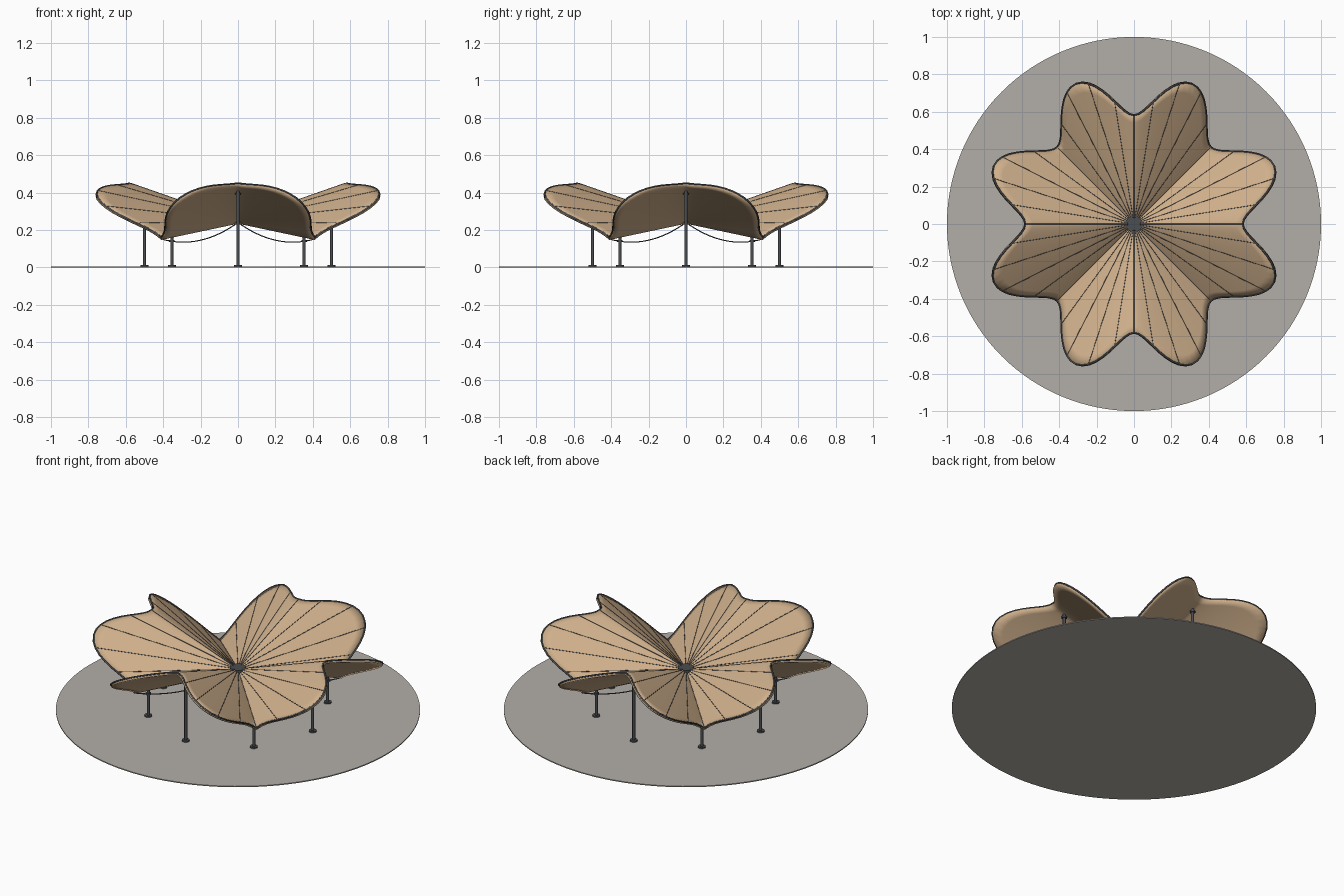
import bpy, bmesh
from math import sin, cos, pi, radians

if "Cube" in bpy.data.objects:
    bpy.data.objects.remove(bpy.data.objects["Cube"])

HUB_Z = 0.25


def material(name, rgb):
    m = bpy.data.materials.new(name)
    m.diffuse_color = (*rgb, 1)
    m.use_nodes = True
    m.node_tree.nodes["Principled BSDF"].inputs["Base Color"].default_value = m.diffuse_color
    return m


WOOD = material("warm_timber", (0.62, 0.43, 0.26))
STEEL = material("dark_steel", (0.07, 0.075, 0.08))
STONE = material("pale_stone", (0.45, 0.43, 0.40))


def rim_radius(a):
    return 0.697 - 0.115 * cos(8 * a)


def slope(a):
    # 0 on a ridge (axes), 1 in a valley (diagonals)
    d = abs((a + pi / 4) % (pi / 2) - pi / 4)
    return 0.35 - 0.5 * (d / (pi / 4)) ** 1.35


def shell_point(a, k, lift=0.0):
    r = rim_radius(a) * k
    return (r * cos(a), r * sin(a), HUB_Z + r * slope(a) + lift)


def smooth(ob, angle=35):
    bpy.ops.object.select_all(action='DESELECT')
    ob.select_set(True)
    bpy.context.view_layer.objects.active = ob
    bpy.ops.object.shade_smooth_by_angle(angle=radians(angle))


def cylinder(name, r, z0, z1, x=0, y=0, mat=STEEL, sides=20):
    bpy.ops.mesh.primitive_cylinder_add(vertices=sides, radius=r, depth=z1 - z0,
                                        location=(x, y, (z0 + z1) / 2))
    ob = bpy.context.object
    ob.name = name
    ob.data.materials.append(mat)
    smooth(ob)
    return ob


def tubes(name, paths, radius, cyclic=False, res=1):
    cu = bpy.data.curves.new(name, 'CURVE')
    cu.dimensions = '3D'
    cu.bevel_depth = radius
    cu.bevel_resolution = res
    cu.use_fill_caps = True
    for pts in paths:
        sp = cu.splines.new('POLY')
        sp.points.add(len(pts) - 1)
        for p, co in zip(sp.points, pts):
            p.co = (*co, 1)
        sp.use_cyclic_u = cyclic
    ob = bpy.data.objects.new(name, cu)
    bpy.context.collection.objects.link(ob)
    cu.materials.append(STEEL)
    return ob


# Round plaza
cylinder("plaza_disc", 1.0, 0, 0.006, mat=STONE, sides=128)

# Folded flower canopy: ruled from the hub to the wavy rim
N, RINGS = 160, 14
bm = bmesh.new()
centre = bm.verts.new((0, 0, HUB_Z))
rings = [[bm.verts.new(shell_point(2 * pi * i / N, k / RINGS)) for i in range(N)]
         for k in range(1, RINGS + 1)]
for i in range(N):
    j = (i + 1) % N
    bm.faces.new((centre, rings[0][i], rings[0][j]))
    for a, b in zip(rings, rings[1:]):
        bm.faces.new((a[i], b[i], b[j], a[j]))
me = bpy.data.meshes.new("canopy")
bm.to_mesh(me)
bm.free()
canopy = bpy.data.objects.new("canopy", me)
bpy.context.collection.objects.link(canopy)
me.materials.append(WOOD)
smooth(canopy)
sol = canopy.modifiers.new("thickness", 'SOLIDIFY')
sol.thickness = 0.016
sol.offset = -1

# Dark rim trim and radial seams
tubes("rim_trim", [[shell_point(2 * pi * i / N, 1, -0.003) for i in range(N)]], 0.005, True)
tubes("canopy_seams", [[shell_point(2 * pi * i / 40, 0.05), shell_point(2 * pi * i / 40, 0.99)]
                       for i in range(40)], 0.0018)

# Sagging valley cables under the four diagonals
cables = []
for q in range(4):
    a = pi / 4 + q * pi / 2
    path = []
    for i in range(17):
        u = i / 16
        r = 0.57 * u
        path.append((r * cos(a), r * sin(a), 0.24 - 0.09 * u - 0.20 * u * (1 - u)))
    cables.append(path)
tubes("valley_cables", cables, 0.003)

# Centre hub
cylinder("hub", 0.045, HUB_Z - 0.022, HUB_Z + 0.012, sides=32)

# Tall ridge columns and short valley columns, each on a foot plate
for i in range(8):
    a = i * pi / 4
    x, y = 0.5 * cos(a), 0.5 * sin(a)
    kind = "valley" if i % 2 else "ridge"
    top = HUB_Z + 0.5 * slope(a) - 0.012
    cylinder(f"{kind}_column_{i}", 0.0085, 0.006, top, x, y)
    cylinder(f"{kind}_foot_{i}", 0.021, 0.006, 0.014, x, y)
    cylinder(f"{kind}_cap_{i}", 0.015, top - 0.026, top - 0.016, x, y)
